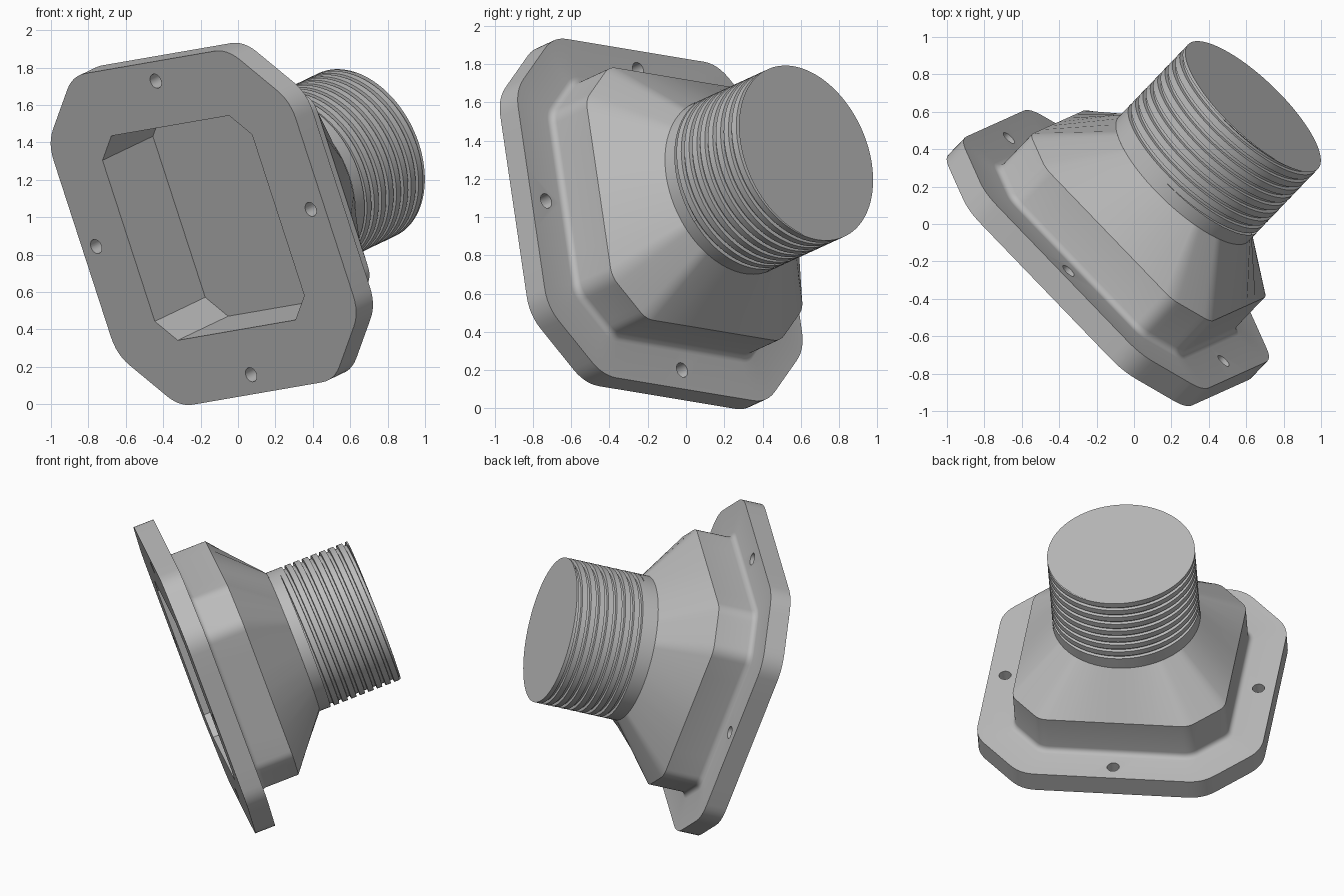
import bpy, bmesh, math
from mathutils import Matrix, Vector

cube = bpy.data.objects.get("Cube")
if cube:
    bpy.data.objects.remove(cube, do_unlink=True)

# Tilted frame: local z runs along the pipe axis, local origin is the flange front centre
U = Vector((-0.306, -0.138, 0.942)).normalized()
N = U.cross(Vector((0.69, -0.714, 0.114))).normalized()
V = N.cross(U)
FRAME = Matrix((U, V, N)).transposed().to_4x4()
FRAME.translation = (-0.185, -0.229, 0.943)

FLANGE_TOP, SHOULDER, COLLAR, END = 0.137, 0.4, 0.685, 1.25
RADIUS = 0.481

grey = bpy.data.materials.new("plain_grey")
grey.use_nodes = True
grey.diffuse_color = (0.5, 0.5, 0.5, 1)
grey.node_tree.nodes["Principled BSDF"].inputs["Base Color"].default_value = (0.5, 0.5, 0.5, 1)


def make_object(name, bm):
    bmesh.ops.remove_doubles(bm, verts=bm.verts, dist=1e-5)
    bmesh.ops.recalc_face_normals(bm, faces=bm.faces)
    mesh = bpy.data.meshes.new(name)
    bm.to_mesh(mesh)
    bm.free()
    mesh.materials.append(grey)
    obj = bpy.data.objects.new(name, mesh)
    bpy.context.collection.objects.link(obj)
    obj.matrix_world = FRAME
    return obj


def activate(obj):
    bpy.ops.object.select_all(action='DESELECT')
    obj.select_set(True)
    bpy.context.view_layer.objects.active = obj


def outline(half, flat, setback, arc=6, cuts=6):
    """Square with chamfered corners, each chamfer end rounded off."""
    corners = []
    for k in range(4):
        rot = Matrix.Rotation(k * math.pi / 2, 2)
        corners += [rot @ Vector((half, flat)), rot @ Vector((flat, half))]
    pts = []
    for i, c in enumerate(corners):
        p = c + (corners[i - 1] - c).normalized() * setback
        q = c + (corners[(i + 1) % 8] - c).normalized() * setback
        for s in range(arc + 1):
            t = s / arc
            pts.append(p.lerp(c, t).lerp(c.lerp(q, t), t))
        nxt = corners[(i + 1) % 8]
        r = nxt + (c - nxt).normalized() * setback
        pts += [q.lerp(r, s / cuts) for s in range(1, cuts)]
    return pts


def loft(rings):
    """Skin through rings of equal point count, capped at both ends."""
    bm = bmesh.new()
    rows = [[bm.verts.new((p.x, p.y, h)) for p in pts] for pts, h in rings]
    n = len(rows[0])
    for low, high in zip(rows, rows[1:]):
        for i in range(n):
            j = (i + 1) % n
            bm.faces.new((low[i], low[j], high[j], high[i]))
    bm.faces.new(rows[0][::-1])
    bm.faces.new(rows[-1])
    return bm


# Housing: flange, filleted base, straight walls, then a transition to a circle
flange = outline(0.94, 0.6, 0.1)
wall = outline(0.7, 0.49, 0.05)
rings = [(flange, 0), (flange, FLANGE_TOP)]
fillet = 0.035
for s in range(5):
    a = s / 4 * math.pi / 2
    off = fillet * (1 - math.sin(a))
    rings.append((outline(0.7 + off, 0.49 + off * math.tan(math.pi / 8), 0.05),
                  FLANGE_TOP + fillet * (1 - math.cos(a))))
rings.append((wall, SHOULDER))
rings.append(([p.normalized() * RADIUS for p in wall], COLLAR))
housing = make_object("flanged_housing", loft(rings))

# Cutters: front pocket and four bolt holes
pocket = [Vector(p) for p in outline(0.58, 0.457, 0.0, arc=1, cuts=1)[::2]]
cutters = [make_object("pocket_cutter", loft([(pocket, -0.1), (pocket, 0.41)]))]
for k in range(4):
    ang = k * math.pi / 2
    centre = Vector((math.cos(ang), math.sin(ang))) * 0.833
    circle = [centre + Vector((math.cos(t), math.sin(t))) * 0.04
              for t in (i * math.tau / 32 for i in range(32))]
    cutters.append(make_object("bolt_hole_cutter", loft([(circle, -0.1), (circle, 0.3)])))
activate(housing)
for cutter in cutters:
    cutter.hide_render = True
    mod = housing.modifiers.new("cut", 'BOOLEAN')
    mod.operation = 'DIFFERENCE'
    mod.solver = 'EXACT'
    mod.object = cutter
    bpy.ops.object.modifier_apply(modifier=mod.name)
for cutter in cutters:
    bpy.data.objects.remove(cutter, do_unlink=True)

# Threaded pipe: a square groove swept along a helix, with plain collar and end cap
STEPS, PITCH, TURNS, DEPTH = 96, 0.06, 9, 0.02
START = COLLAR + 0.075
profile = [(0, 0), (0.6, 0), (0.65, DEPTH), (0.95, DEPTH), (1, 0)]
bm = bmesh.new()


def spiral_vert(i, t, depth):
    ang = i * math.tau / STEPS
    h = START + PITCH * (i / STEPS - 1 + t)
    r = RADIUS - depth
    return bm.verts.new((r * math.cos(ang), r * math.sin(ang), min(max(h, START), END)))


def ring(r, h):
    return [bm.verts.new((r * math.cos(i * math.tau / STEPS),
                          r * math.sin(i * math.tau / STEPS), h)) for i in range(STEPS)]


columns = [[spiral_vert(i, t, d) for t, d in profile] for i in range(STEPS * TURNS + 1)]
for left, right in zip(columns, columns[1:]):
    for k in range(len(profile) - 1):
        quad = (left[k], right[k], right[k + 1], left[k + 1])
        if max(v.co.z for v in quad) - min(v.co.z for v in quad) > 1e-6:
            bm.faces.new(quad)
bottom, top = ring(RADIUS, COLLAR), ring(RADIUS, START)
for i in range(STEPS):
    j = (i + 1) % STEPS
    bm.faces.new((bottom[i], bottom[j], top[j], top[i]))
bm.faces.new(ring(RADIUS, END))
bmesh.ops.delete(bm, geom=[v for v in bm.verts if not v.link_faces], context='VERTS')
pipe = make_object("threaded_pipe", bm)

for obj in (housing, pipe):
    activate(obj)
    bpy.ops.object.shade_smooth_by_angle(angle=math.radians(30))
